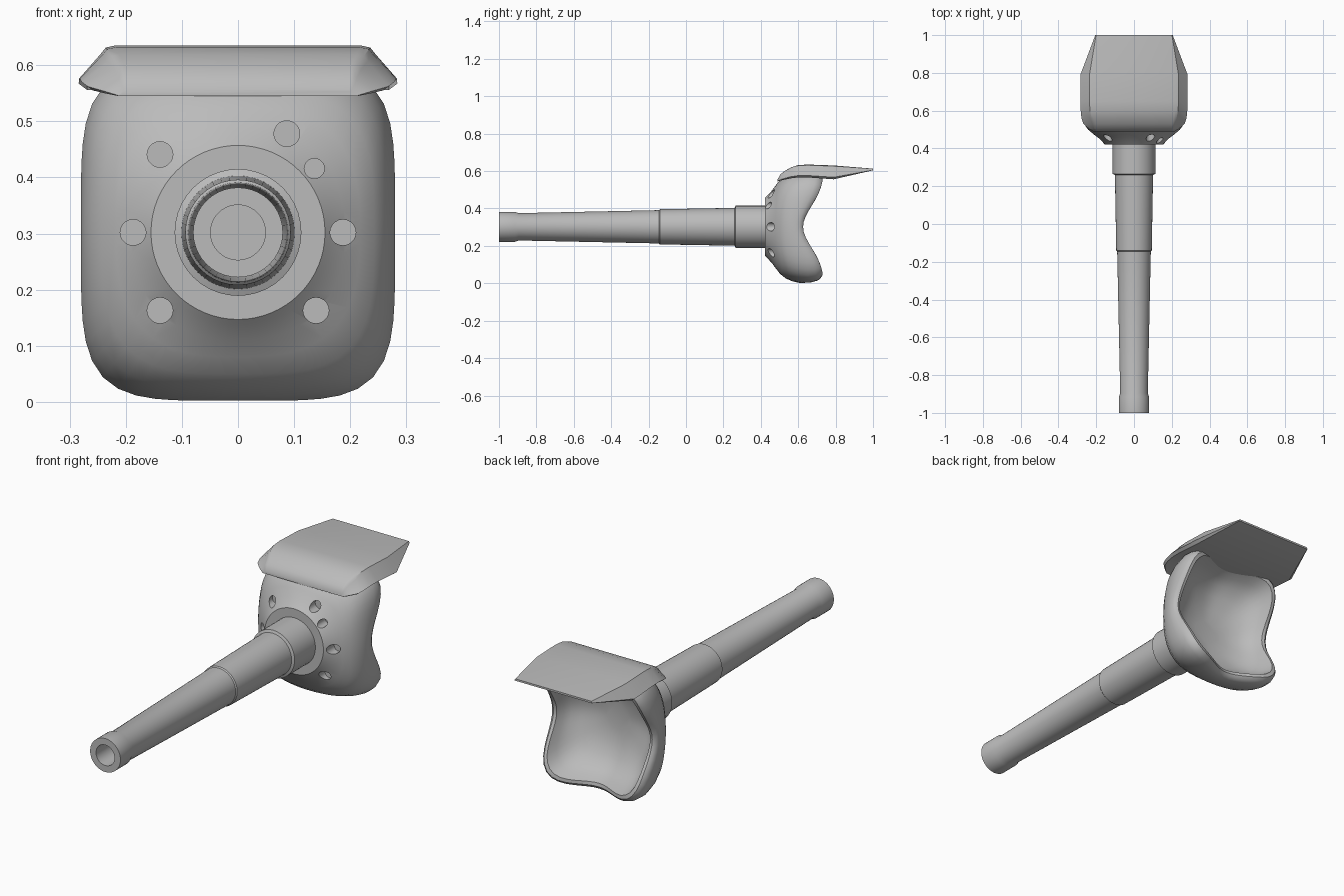
import bpy, bmesh, math
from mathutils import Vector

if "Cube" in bpy.data.objects:
    bpy.data.objects.remove(bpy.data.objects["Cube"])

CZ = 0.302  # height of the barrel axis

grey = bpy.data.materials.new("plain grey")
grey.diffuse_color = (0.5, 0.5, 0.5, 1)
grey.use_nodes = True
grey.node_tree.nodes["Principled BSDF"].inputs["Base Color"].default_value = grey.diffuse_color


def make_object(name, rings, angle=35, cap_start=True, cap_end=True):
    """Skin a list of closed rings into a mesh, capping the ends."""
    bm = bmesh.new()
    rows = [[bm.verts.new(p) for p in ring] for ring in rings]
    n = len(rows[0])
    for a, b in zip(rows, rows[1:]):
        for i in range(n):
            j = (i + 1) % n
            bm.faces.new((a[i], a[j], b[j], b[i]))
    if cap_start:
        bm.faces.new(rows[0])
    if cap_end:
        bm.faces.new(rows[-1])
    bmesh.ops.recalc_face_normals(bm, faces=bm.faces)
    mesh = bpy.data.meshes.new(name)
    bm.to_mesh(mesh)
    bm.free()
    mesh.materials.append(grey)
    obj = bpy.data.objects.new(name, mesh)
    bpy.context.collection.objects.link(obj)
    smooth(obj, angle)
    return obj


def smooth(obj, angle):
    bpy.ops.object.select_all(action='DESELECT')
    obj.select_set(True)
    bpy.context.view_layer.objects.active = obj
    bpy.ops.object.shade_smooth_by_angle(angle=math.radians(angle))


def circle(r, y, n=40, cx=0, cz=CZ):
    return [(cx + r * math.cos(2 * math.pi * i / n), y,
             cz + r * math.sin(2 * math.pi * i / n)) for i in range(n)]


# Barrel: hollow muzzle, tapered tube with stepped sleeves
barrel_profile = [(0.049, -0.88), (0.049, -1.0), (0.08, -1.0), (0.08, -0.915),
                  (0.073, -0.895), (0.089, -0.145), (0.094, -0.14),
                  (0.101, 0.26), (0.113, 0.265), (0.113, 0.45)]
make_object("barrel", [circle(r, y) for r, y in barrel_profile])

# Mantlet: round collar flaring into a rounded square with a wavy rear rim
N = 64


def mantlet_ring(size, y, square, wave):
    """size: fraction of full half extents; square: 0 circle, 1 rounded square."""
    ring = []
    for i in range(N):
        a = 2 * math.pi * i / N
        c, s = math.cos(a), math.sin(a)
        e = 2 + 2.6 * square
        k = (abs(c) ** e + abs(s) ** e) ** (-1 / e)
        hx = size * (0.300 - 0.020 * square)
        hz = size * 0.300
        corner = math.sin(2 * a) ** 2
        push = wave * (0.085 * corner + 0.035 * s * s)
        ring.append((hx * k * c, y + push, CZ + hz * k * s))
    return ring


mantlet_rings = [mantlet_ring(*p) for p in [
    (0.30, 0.422, 0, 0), (0.517, 0.422, 0, 0), (0.55, 0.432, 0.02, 0),
    (0.64, 0.457, 0.1, 0.02), (0.74, 0.478, 0.3, 0.06), (0.84, 0.499, 0.55, 0.12),
    (0.92, 0.525, 0.8, 0.25), (0.97, 0.552, 0.93, 0.45), (1.0, 0.585, 1, 0.65),
    (0.995, 0.605, 1, 0.85), (0.97, 0.62, 1, 0.96), (0.93, 0.626, 1, 1),
    (0.88, 0.622, 1, 1), (0.83, 0.59, 1, 0.75), (0.75, 0.562, 0.9, 0.5),
    (0.6, 0.537, 0.7, 0.25), (0.4, 0.52, 0.4, 0.08), (0.2, 0.513, 0, 0)]]
mantlet = make_object("mantlet", mantlet_rings, 40)

# Blind round holes in the mantlet face: x, z, radius
holes = [(-0.139, 0.441, 0.023), (0.087, 0.478, 0.023), (0.136, 0.416, 0.018),
         (-0.187, 0.302, 0.023), (0.187, 0.302, 0.023),
         (-0.139, 0.163, 0.023), (0.139, 0.163, 0.023)]
for x, z, r in holes:
    cutter = make_object("hole_cutter", [circle(r, 0.35, 20, x, z),
                                         circle(r, 0.49, 20, x, z)])
    cutter.hide_render = True
    cutter.hide_set(True)
    mod = mantlet.modifiers.new("hole", 'BOOLEAN')
    mod.operation = 'DIFFERENCE'
    mod.solver = 'EXACT'
    mod.object = cutter
bpy.context.view_layer.update()
cut_mesh = bpy.data.meshes.new_from_object(
    mantlet.evaluated_get(bpy.context.evaluated_depsgraph_get()))
mantlet.modifiers.clear()
mantlet.data = cut_mesh
for obj in [o for o in bpy.data.objects if o.name.startswith("hole_cutter")]:
    bpy.data.objects.remove(obj)
smooth(mantlet, 40)

# Hood: y, bottom z, top z, half width at top, half width at skirt
hood_sections = [
    (0.49, 0.545, 0.556, 0.20, 0.215), (0.505, 0.549, 0.583, 0.205, 0.240),
    (0.53, 0.555, 0.602, 0.21, 0.268), (0.56, 0.561, 0.619, 0.22, 0.278),
    (0.60, 0.566, 0.632, 0.228, 0.282), (0.65, 0.566, 0.635, 0.23, 0.283),
    (0.79, 0.556, 0.630, 0.23, 0.284), (1.0, 0.604, 0.613, 0.20, 0.205)]
hood_rings = []
for y, zb, zt, ht, hb in hood_sections:
    h = zt - zb
    half = [(hb - 0.2 * h, zb), (hb, zb + 0.15 * h),
            (ht + 0.2 * h, zt - 0.2 * h), (ht + 0.08 * h, zt - 0.05 * h),
            (ht - 0.15 * h, zt)]
    hood_rings.append([(x, y, z) for x, z in half] +
                      [(-x, y, z) for x, z in reversed(half)])
make_object("hood", hood_rings, 35)
